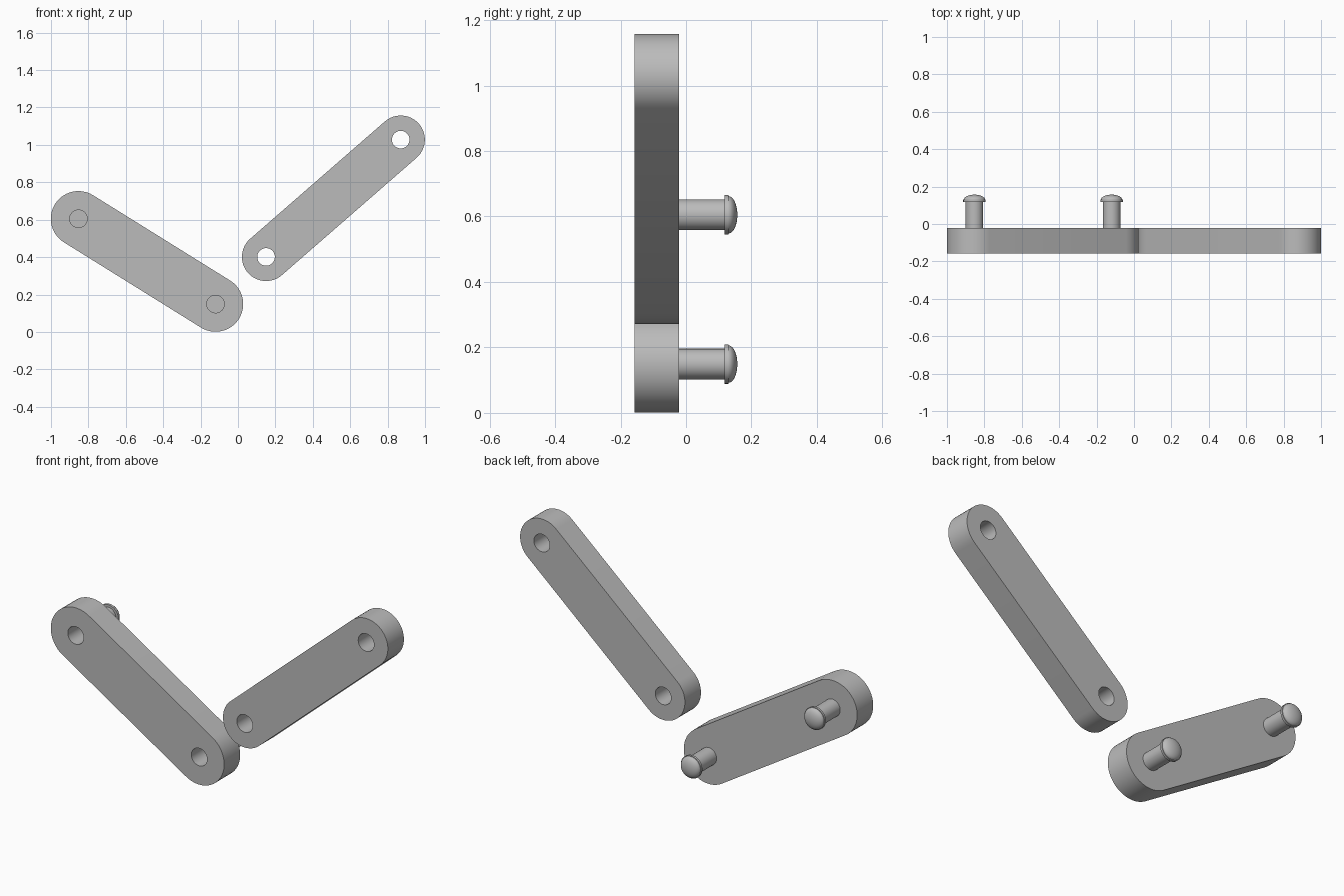
import bpy, bmesh
from math import pi, cos, sin, atan2, radians
from mathutils import Vector

cube = bpy.data.objects.get("Cube")
if cube:
    bpy.data.objects.remove(cube, do_unlink=True)

FRONT, BACK = -0.157, -0.021
HOLE = 0.047
SEG = 48

grey = bpy.data.materials.new("plain grey")
grey.use_nodes = True
colour = (0.5, 0.5, 0.5, 1)
grey.diffuse_color = colour
grey.node_tree.nodes["Principled BSDF"].inputs["Base Color"].default_value = colour


def finish(name, bm):
    bmesh.ops.recalc_face_normals(bm, faces=bm.faces)
    mesh = bpy.data.meshes.new(name)
    bm.to_mesh(mesh)
    bm.free()
    mesh.materials.append(grey)
    obj = bpy.data.objects.new(name, mesh)
    bpy.context.collection.objects.link(obj)
    bpy.ops.object.select_all(action='DESELECT')
    obj.select_set(True)
    bpy.context.view_layer.objects.active = obj
    bpy.ops.object.shade_smooth_by_angle(angle=radians(30))
    return obj


def arc(centre, radius, start, sweep, steps):
    return [(centre[0] + radius * cos(start + sweep * i / steps), FRONT,
             centre[1] + radius * sin(start + sweep * i / steps))
            for i in range(steps + 1)]


def closed_loop(bm, points):
    verts = [bm.verts.new(p) for p in points]
    return [bm.edges.new((v, verts[i - 1])) for i, v in enumerate(verts)]


# Round-ended bar with a hole through each end
def link_bar(name, a, b, radius):
    bm = bmesh.new()
    along = atan2(b[1] - a[1], b[0] - a[0])
    edges = closed_loop(bm, arc(b, radius, along - pi / 2, pi, SEG // 2)
                        + arc(a, radius, along + pi / 2, pi, SEG // 2))
    for c in (a, b):
        edges += closed_loop(bm, arc(c, HOLE, 0, 2 * pi, SEG)[:-1])
    bmesh.ops.triangle_fill(bm, edges=edges, use_beauty=True, normal=(0, -1, 0))
    out = bmesh.ops.extrude_face_region(bm, geom=bm.faces[:], use_keep_orig=True)
    moved = [g for g in out["geom"] if isinstance(g, bmesh.types.BMVert)]
    bmesh.ops.translate(bm, verts=moved, vec=(0, BACK - FRONT, 0))
    return finish(name, bm)


# Rivet turned around the y axis: shaft, collar and shallow domed head
def rivet(name, centre):
    collar, rim, top, head = 0.118, 0.13, 0.157, 0.06
    profile = [(0, BACK), (HOLE, BACK), (HOLE, collar), (head, collar), (head, rim)]
    dome = 8
    profile += [((head - 0.003) * cos(t), rim + (top - rim) * sin(t))
                for t in (pi / 2 * i / dome for i in range(dome))]
    profile.append((0, top))
    bm = bmesh.new()
    verts = [bm.verts.new((centre[0] + r, y, centre[1])) for r, y in profile]
    edges = [bm.edges.new(pair) for pair in zip(verts, verts[1:])]
    bmesh.ops.spin(bm, geom=verts + edges, cent=Vector((centre[0], 0, centre[1])),
                   axis=(0, 1, 0), angle=2 * pi, steps=SEG, use_merge=True)
    bmesh.ops.remove_doubles(bm, verts=bm.verts, dist=1e-5)
    return finish(name, bm)


upper_pin, lower_pin = (-0.853, 0.605), (-0.12, 0.149)
link_bar("pinned_link", upper_pin, lower_pin, 0.148)
link_bar("plain_link", (0.15, 0.401), (0.87, 1.028), 0.129)
rivet("upper_rivet", upper_pin)
rivet("lower_rivet", lower_pin)
